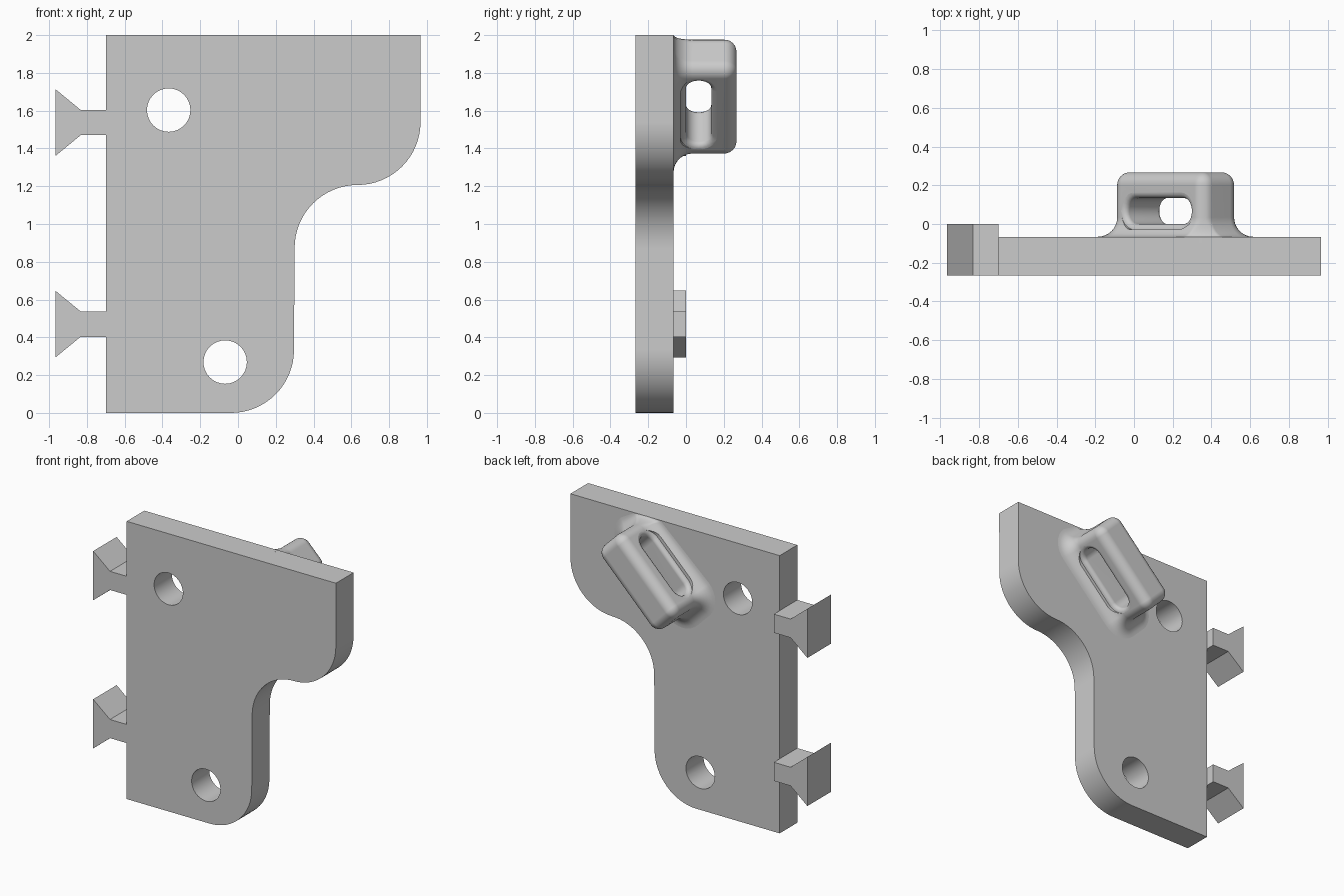
import bpy, bmesh
from math import sin, cos, pi, radians, sqrt
from mathutils import Vector

cube = bpy.data.objects.get("Cube")
if cube:
    bpy.data.objects.remove(cube, do_unlink=True)

grey = bpy.data.materials.new("plain grey")
grey.use_nodes = True
COLOUR = (0.6, 0.6, 0.6, 1)
grey.diffuse_color = COLOUR
grey.node_tree.nodes["Principled BSDF"].inputs["Base Color"].default_value = COLOUR

FRONT, BACK = -0.267, -0.066


def arc(cx, cy, r, start, end, n=16):
    """Points along an arc, angles in degrees."""
    return [(cx + r * cos(radians(start + (end - start) * i / n)),
             cy + r * sin(radians(start + (end - start) * i / n))) for i in range(n + 1)]


def loft(name, rings):
    """Closed solid through a list of equal-length rings of 3D points."""
    bm = bmesh.new()
    loops = [[bm.verts.new(p) for p in ring] for ring in rings]
    n = len(loops[0])
    for a, b in zip(loops, loops[1:]):
        for i in range(n):
            j = (i + 1) % n
            bm.faces.new((a[i], a[j], b[j], b[i]))
    bm.faces.new(loops[0])
    bm.faces.new(loops[-1])
    bmesh.ops.recalc_face_normals(bm, faces=bm.faces)
    mesh = bpy.data.meshes.new(name)
    bm.to_mesh(mesh)
    bm.free()
    mesh.materials.append(grey)
    obj = bpy.data.objects.new(name, mesh)
    bpy.context.collection.objects.link(obj)
    return obj


def prism(name, outline, y0, y1):
    return loft(name, [[(x, y, z) for x, z in outline] for y in (y0, y1)])


def cut(obj, cutter):
    """Subtract the cutter, apply the result and delete the cutter."""
    mod = obj.modifiers.new("cut", 'BOOLEAN')
    mod.operation = 'DIFFERENCE'
    mod.solver = 'EXACT'
    mod.object = cutter
    select(obj)
    bpy.ops.object.modifier_apply(modifier=mod.name)
    bpy.data.objects.remove(cutter, do_unlink=True)


def select(obj):
    bpy.ops.object.select_all(action='DESELECT')
    obj.select_set(True)
    bpy.context.view_layer.objects.active = obj


def smooth(obj, angle):
    select(obj)
    bpy.ops.object.shade_smooth_by_angle(angle=radians(angle))
    mod = obj.modifiers.new("weighted normals", 'WEIGHTED_NORMAL')
    mod.keep_sharp = True


# Plate with an S-curved right edge and two screw holes
R = 1 / 3
outline = [(-0.7, 0), (-0.7, 2), (0.967, 2)]
outline += arc(0.633, 1.54, R, 0, -90)
outline += arc(0.633, 1.54 - 2 * R, R, 90, 180)[1:]
outline += arc(-0.037, R, R, 0, -90)
plate = prism("plate", outline, FRONT, BACK)
for x, z in ((-0.367, 1.603), (-0.068, 0.269)):
    cut(plate, prism("hole_cutter", arc(x, z, 0.115, 0, 348.75, 31), -0.4, 0.1))
smooth(plate, 30)

# Two dovetail connectors on the side edge
for name, z in (("lower_connector", 0.47), ("upper_connector", 1.537)):
    half = [(-0.7, 0.067), (-0.833, 0.067), (-0.967, 0.177)]
    points = [(x, z + h) for x, h in half] + [(x, z - h) for x, h in reversed(half)]
    prism(name, points, FRONT, 0)

# Diagonal loop on the back: u runs along it, v across it
U = Vector((1, 0, 1)) / sqrt(2)
V = Vector((1, 0, -1)) / sqrt(2)
CENTRE = Vector((0.215, 0, 1.675))
LONG, WIDE, ROUND, FILLET, TOP = 1 / 3, 0.133, 0.0667, 0.1, 0.267


def place(u, v, y):
    return CENTRE + U * u + V * v + Vector((0, y, 0))


def loop_ring(y, grow):
    ring = []
    for k, (su, sv) in enumerate(((1, 1), (-1, 1), (-1, -1), (1, -1))):
        corner = arc(su * (LONG - ROUND), sv * (WIDE - ROUND), ROUND + grow,
                     90 * k, 90 * k + 90, 8)
        ring += [place(u, v, y) for u, v in corner]
    # The flare stops at the top edge of the plate
    for p in ring:
        if p.z > 1.975:
            p.z = 1.975 + (p.z - 1.975) * 0.25
    return ring


steps = [pi / 2 * i / 8 for i in range(9)]
rings = [loop_ring(BACK - 0.03, FILLET)]
rings += [loop_ring(BACK + FILLET * (1 - cos(t)), FILLET * (1 - sin(t))) for t in steps]
rings += [loop_ring(TOP - ROUND + ROUND * sin(t), -0.98 * ROUND * (1 - cos(t))) for t in steps]
loop = loft("strap_loop", rings)

# Slot through the loop, with softened rims
SLOT, SLOT_R, RIM = 0.235, 0.0667, 0.03


def slot_ring(v, grow):
    ends = arc(SLOT - SLOT_R, 0.067, SLOT_R + grow, -90, 90, 12)
    ends += arc(SLOT_R - SLOT, 0.067, SLOT_R + grow, 90, 270, 12)
    return [place(u, v, y) for u, y in ends]


half = [(WIDE - RIM * (1 - sin(t)), RIM * (1 - cos(t))) for t in steps[::2]]
half += [(WIDE + 0.12, RIM)]
cut(loop, loft("slot_cutter", [slot_ring(-v, g) for v, g in reversed(half)]
               + [slot_ring(v, g) for v, g in half]))
smooth(loop, 50)
